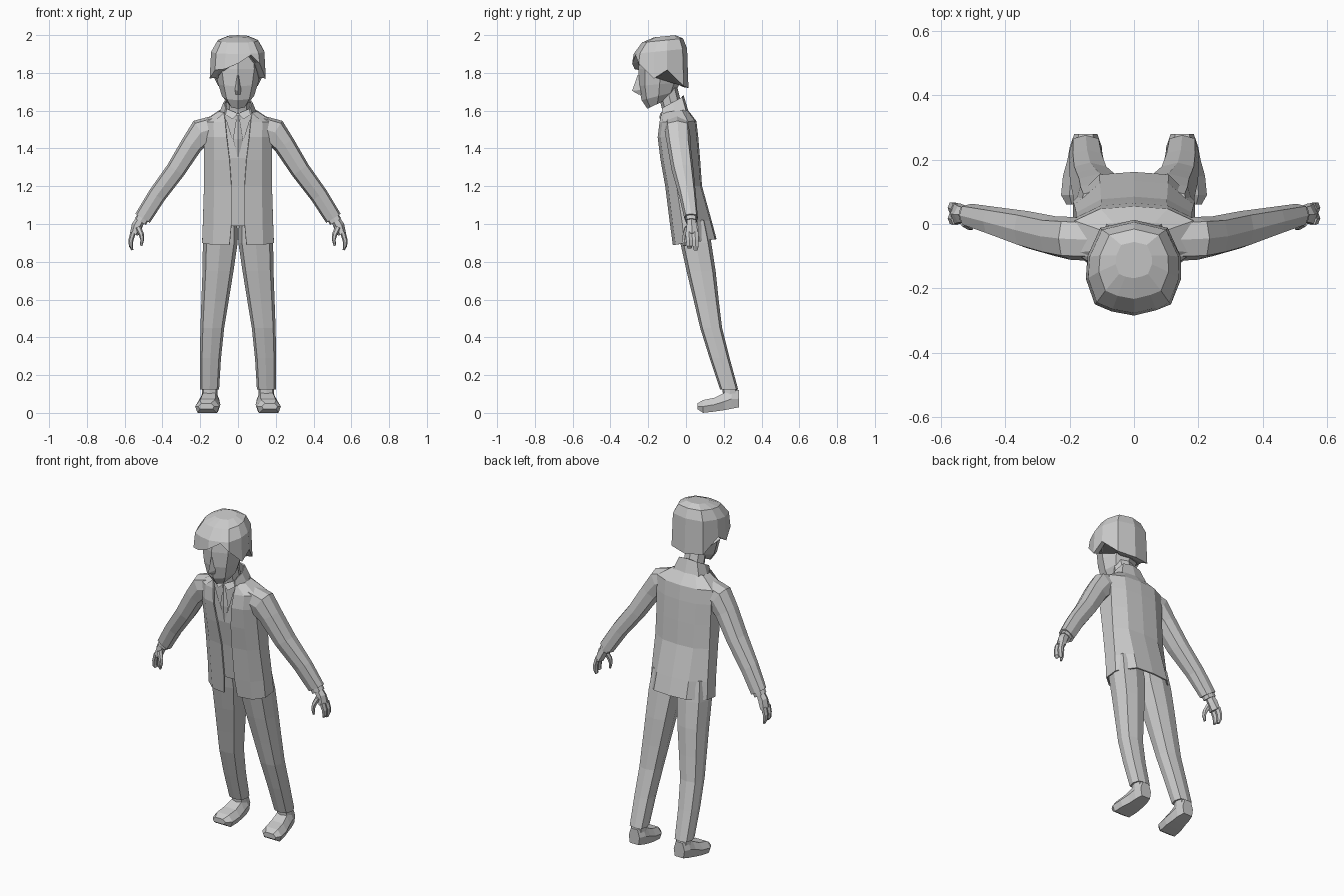
import bpy, bmesh, math
from mathutils import Vector

grey = bpy.data.materials.new("light_grey")
grey.diffuse_color = (0.6, 0.6, 0.6, 1)


def finish(name, bm, mirror=False, thick=0):
    bmesh.ops.recalc_face_normals(bm, faces=bm.faces)
    me = bpy.data.meshes.new(name)
    bm.to_mesh(me)
    bm.free()
    me.materials.append(grey)
    ob = bpy.data.objects.new(name, me)
    bpy.context.collection.objects.link(ob)
    if thick:
        mod = ob.modifiers.new("thickness", 'SOLIDIFY')
        mod.thickness = thick
        mod.offset = -1
    if mirror:
        ob.modifiers.new("mirror", 'MIRROR')
    return ob


def loft(name, rings, closed=True, cap=True, mirror=False, thick=0):
    """Skin a row of rings that all have the same number of points."""
    bm = bmesh.new()
    rows = [[bm.verts.new(p) for p in r] for r in rings]
    n = len(rows[0])
    for a, b in zip(rows, rows[1:]):
        for i in range(n if closed else n - 1):
            j = (i + 1) % n
            bm.faces.new((a[i], a[j], b[j], b[i]))
    if cap:
        bm.faces.new(rows[0])
        bm.faces.new(rows[-1])
    return finish(name, bm, mirror, thick)


def tube(name, path, n=8, upright=False):
    """Limb from (x, y, z, radius across, radius in y), mirrored to both sides."""
    rings = []
    for k, (x, y, z, rx, ry) in enumerate(path):
        a, b = path[max(k - 1, 0)], path[min(k + 1, len(path) - 1)]
        d = Vector((b[0] - a[0], 0, b[2] - a[2])).normalized()
        across = Vector((1, 0, 0)) if upright else Vector((-d.z, 0, d.x))
        ring = []
        for i in range(n):
            t = 2 * math.pi * i / n
            s = 1.12 if n == 8 and i % 2 else 1.0
            ring.append(Vector((x, y, z)) + across * rx * s * math.cos(t)
                        + Vector((0, ry * s * math.sin(t), 0)))
        rings.append(ring)
    return loft(name, rings, mirror=True)


def plate(name, pts, mirror=False):
    bm = bmesh.new()
    bm.faces.new([bm.verts.new(p) for p in pts])
    return finish(name, bm, mirror)


# jacket: half rings from the open front edge round to the back seam
def jacket_ring(z, gap, w, yf, y0, y1, yb, rise=0.0):
    return [(gap, yf, z), (0.7 * w, yf + 0.015, z), (w, y0, z + rise * 0.3),
            (w, y1, z + rise * 0.6), (0.57 * w, yb - 0.008, z + rise), (0, yb, z + rise)]


loft("jacket", [
    jacket_ring(0.89, 0.045, 0.19, -0.07, -0.01, 0.07, 0.162, 0.03),
    jacket_ring(1.00, 0.035, 0.186, -0.085, -0.02, 0.06, 0.135, 0.02),
    jacket_ring(1.20, 0.035, 0.18, -0.11, -0.05, 0.035, 0.085),
    jacket_ring(1.34, 0.045, 0.18, -0.135, -0.07, 0.025, 0.075),
    jacket_ring(1.46, 0.06, 0.182, -0.15, -0.09, 0.02, 0.065),
    jacket_ring(1.54, 0.068, 0.185, -0.14, -0.09, 0.01, 0.055, 0.005),
    jacket_ring(1.59, 0.075, 0.10, -0.13, -0.08, -0.02, 0.005, 0.02),
], closed=False, cap=False, mirror=True, thick=0.008)

# waistcoat, shirt front and tie
loft("waistcoat", [
    [(0, -0.072, 0.99), (0.06, -0.072, 0.99)],
    [(0, -0.1, 1.2), (0.06, -0.1, 1.2)],
    [(0, -0.127, 1.35), (0.075, -0.127, 1.35)],
    [(0.06, -0.132, 1.55), (0.09, -0.125, 1.56)],
], closed=False, cap=False, mirror=True)
plate("shirt_front", [(-0.08, -0.122, 1.59), (0.08, -0.122, 1.59),
                      (0.04, -0.121, 1.33), (-0.04, -0.121, 1.33)])
loft("tie", [
    [(-0.014, -0.13, 1.575), (0, -0.138, 1.575), (0.014, -0.13, 1.575)],
    [(-0.011, -0.131, 1.545), (0, -0.139, 1.545), (0.011, -0.131, 1.545)],
    [(-0.027, -0.13, 1.45), (0, -0.139, 1.45), (0.027, -0.13, 1.45)],
    [(-0.003, -0.126, 1.355), (0, -0.132, 1.355), (0.003, -0.126, 1.355)],
])
plate("shirt_collar", [(0.0, -0.137, 1.585), (0.03, -0.142, 1.555),
                       (0.075, -0.125, 1.585), (0.06, -0.11, 1.61)], mirror=True)

# jacket collar and neck
loft("jacket_collar", [
    [(0.075, -0.132, 1.57), (0.10, -0.06, 1.59), (0.085, 0.0, 1.60), (0, 0.012, 1.60)],
    [(0.066, -0.125, 1.615), (0.076, -0.07, 1.645), (0.06, -0.02, 1.672), (0, -0.012, 1.68)],
], closed=False, cap=False, mirror=True, thick=0.008)
loft("neck", [[(0.062 * math.cos(t), y + 0.05 * math.sin(t), z + 0.02 * math.sin(t))
               for t in [math.pi * i / 4 for i in range(8)]]
              for y, z in ((-0.065, 1.55), (-0.075, 1.62), (-0.10, 1.72))])

# sleeves
tube("sleeve", [
    (0.10, -0.05, 1.515, 0.065, 0.065),
    (0.195, -0.045, 1.485, 0.073, 0.067),
    (0.245, -0.038, 1.42, 0.058, 0.062),
    (0.33, -0.018, 1.285, 0.052, 0.058),
    (0.43, 0.008, 1.15, 0.048, 0.045),
    (0.505, 0.027, 1.03, 0.045, 0.036),
])
tube("cuff", [(0.50, 0.027, 1.04, 0.034, 0.03), (0.517, 0.028, 1.012, 0.034, 0.03)])

# hands: palm, two finger groups and thumb
tube("palm", [
    (0.512, 0.028, 1.03, 0.024, 0.024),
    (0.535, 0.03, 0.99, 0.029, 0.03),
    (0.551, 0.032, 0.945, 0.022, 0.037),
], n=6)
for y, tip in ((0.015, 0.872), (0.047, 0.862)):
    tube("fingers", [
        (0.555, y, 0.955, 0.015, 0.021),
        (0.567, y + 0.003, 0.915, 0.013, 0.02),
        (0.567, y + 0.004, 0.885, 0.011, 0.018),
        (0.560, y + 0.004, tip, 0.006, 0.012),
    ], n=6)
tube("thumb", [
    (0.53, 0.01, 0.985, 0.016, 0.018),
    (0.512, -0.004, 0.945, 0.014, 0.015),
    (0.507, -0.008, 0.915, 0.010, 0.012),
    (0.513, -0.008, 0.885, 0.006, 0.008),
], n=6)

# trousers
tube("trouser_leg", [
    (0.09, 0.03, 1.02, 0.085, 0.08),
    (0.094, 0.052, 0.90, 0.092, 0.082),
    (0.106, 0.08, 0.75, 0.082, 0.077),
    (0.122, 0.108, 0.59, 0.072, 0.066),
    (0.136, 0.133, 0.45, 0.063, 0.058),
    (0.146, 0.178, 0.29, 0.056, 0.053),
    (0.150, 0.228, 0.125, 0.05, 0.048),
], upright=True)
tube("ankle", [(0.15, 0.23, 0.15, 0.04, 0.038), (0.15, 0.235, 0.07, 0.042, 0.038)],
     upright=True)


# shoes: six sided sections from toe to heel
def shoe_section(y, cx, hw, bottom, top):
    mid = 0.5 * (bottom + top)
    return [(cx - 0.8 * hw, y, bottom), (cx + 0.8 * hw, y, bottom), (cx + hw, y, mid),
            (cx + 0.6 * hw, y, top), (cx - 0.6 * hw, y, top), (cx - hw, y, mid)]


loft("shoe", [
    shoe_section(0.06, 0.168, 0.042, 0.02, 0.05),
    shoe_section(0.09, 0.163, 0.064, 0.0, 0.068),
    shoe_section(0.15, 0.157, 0.064, 0.007, 0.08),
    shoe_section(0.20, 0.152, 0.055, 0.014, 0.105),
    shoe_section(0.24, 0.150, 0.05, 0.022, 0.125),
    shoe_section(0.28, 0.150, 0.036, 0.03, 0.12),
], mirror=True)


# head: octagonal sections, tilted at the jaw
def head_ring(z, w, yf, yb, rise=0.0):
    c, r = 0.5 * (yf + yb), 0.5 * (yb - yf)
    return [(w * math.sin(t), c - r * math.cos(t), z + rise * 0.5 * (1 - math.cos(t)))
            for t in [math.pi * i / 4 for i in range(8)]]


loft("head", [
    head_ring(1.61, 0.05, -0.205, -0.10, 0.05),
    head_ring(1.655, 0.085, -0.235, -0.055, 0.045),
    head_ring(1.73, 0.105, -0.25, -0.03, 0.02),
    head_ring(1.82, 0.122, -0.252, -0.01),
    head_ring(1.92, 0.115, -0.24, -0.02),
])
loft("nose", [
    [(-0.008, -0.24, 1.79), (0, -0.256, 1.79), (0.008, -0.24, 1.79)],
    [(-0.017, -0.24, 1.71), (0, -0.285, 1.705), (0.017, -0.24, 1.71)],
    [(-0.012, -0.235, 1.685), (0, -0.25, 1.685), (0.012, -0.235, 1.685)],
])

# hair: outline (x, y, rim height), with an uneven fringe and side locks
outline = [(0, -0.285, 1.85), (0.07, -0.268, 1.895), (0.115, -0.25, 1.85),
           (0.147, -0.17, 1.77), (0.145, -0.10, 1.815), (0.105, -0.012, 1.73),
           (0, 0.013, 1.72), (-0.105, -0.012, 1.73), (-0.145, -0.10, 1.815),
           (-0.15, -0.17, 1.77), (-0.122, -0.25, 1.815), (-0.07, -0.272, 1.82)]


def hair_ring(z, s, cy=-0.13, tilt=0.1):
    return [(x * s, cy + (y + 0.13) * s, z + tilt * (y + 0.13) * s) for x, y, _ in outline]


loft("hair", [
    [(x * 0.8, -0.13 + (y + 0.13) * 0.8, r + 0.005) for x, y, r in outline],
    outline,
    hair_ring(1.915, 0.95),
    hair_ring(1.972, 0.73, -0.12),
    hair_ring(1.994, 0.38, -0.11),
])
